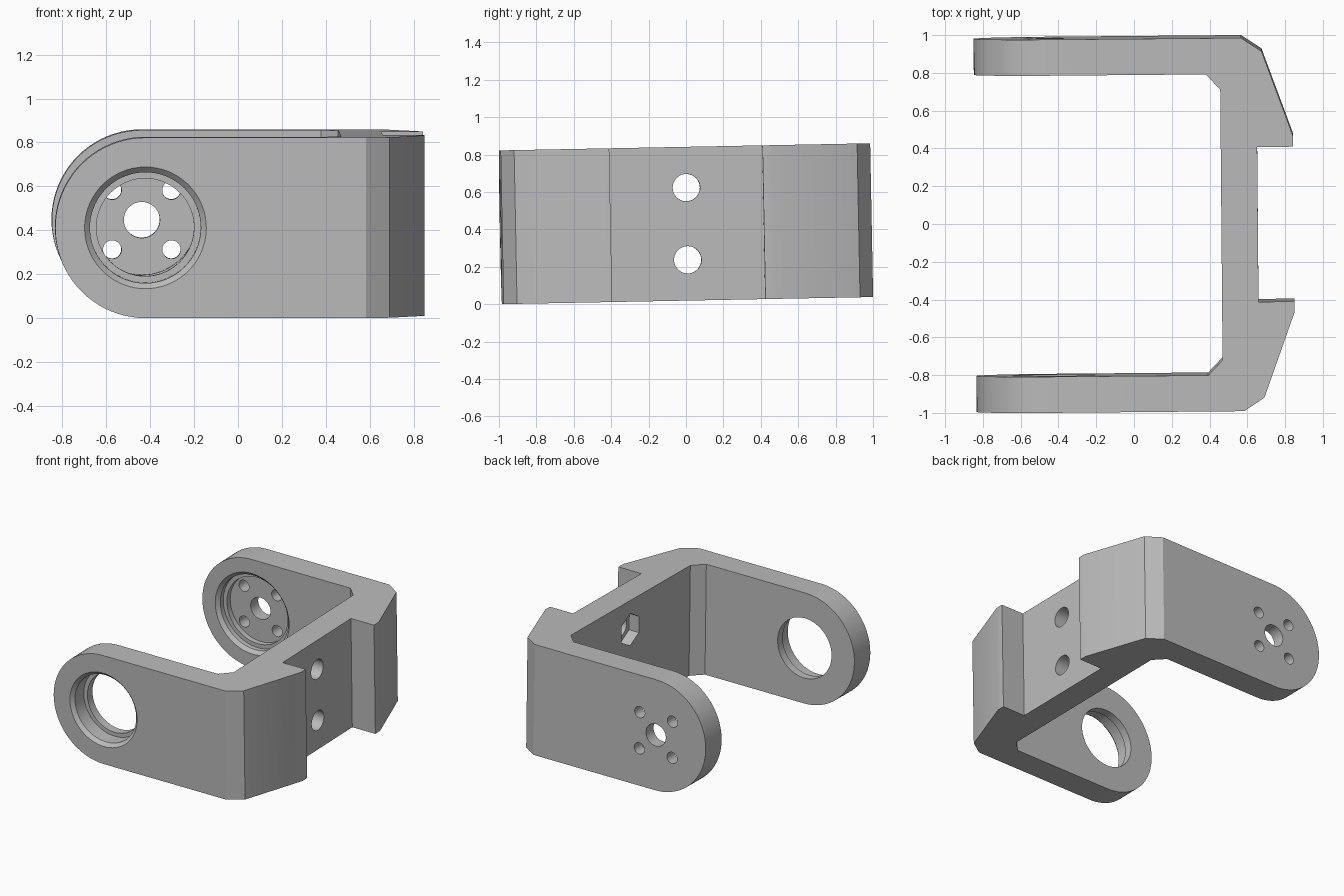
import bpy, bmesh
from math import sin, cos, pi, radians
from mathutils import Matrix, Vector

cube = bpy.data.objects.get("Cube")
if cube:
    bpy.data.objects.remove(cube, do_unlink=True)

H = 0.822            # bracket height
R = H / 2            # arm end radius
PX = -0.433          # pivot axis position
W, WI = 0.988, 0.797  # outer and inner half widths


def make_object(name, bm):
    bmesh.ops.recalc_face_normals(bm, faces=bm.faces)
    mesh = bpy.data.meshes.new(name)
    bm.to_mesh(mesh)
    bm.free()
    obj = bpy.data.objects.new(name, mesh)
    bpy.context.scene.collection.objects.link(obj)
    return obj


def prism(name, points, offset):
    """Extrude a closed outline of 3D points."""
    bm = bmesh.new()
    face = bm.faces.new([bm.verts.new(p) for p in points])
    ext = bmesh.ops.extrude_face_region(bm, geom=[face])
    moved = [v for v in ext["geom"] if isinstance(v, bmesh.types.BMVert)]
    bmesh.ops.translate(bm, vec=Vector(offset), verts=moved)
    return make_object(name, bm)


def turned(name, profile, center, axis, sides=48):
    """Solid of revolution from (radius, depth) pairs along the y or x axis."""
    bm = bmesh.new()
    rings = []
    for r, d in profile:
        ring = []
        for i in range(sides):
            a = 2 * pi * i / sides
            s, c = r * sin(a), r * cos(a)
            p = Vector((s, d, c)) if axis == "y" else Vector((d, s, c))
            ring.append(bm.verts.new(p + Vector(center)))
        rings.append(ring)
    for lo, hi in zip(rings, rings[1:]):
        for i in range(sides):
            j = (i + 1) % sides
            bm.faces.new((lo[i], lo[j], hi[j], hi[i]))
    bm.faces.new(rings[0])
    bm.faces.new(rings[-1])
    return make_object(name, bm)


def boolean(target, cutter, operation="DIFFERENCE"):
    mod = target.modifiers.new("cut", "BOOLEAN")
    mod.operation = operation
    mod.solver = "EXACT"
    mod.object = cutter
    bpy.context.view_layer.objects.active = target
    bpy.ops.object.modifier_apply(modifier=mod.name)
    bpy.data.objects.remove(cutter, do_unlink=True)


# U-shaped plan, mirrored front to back
half = [(0.653, 0.41), (0.843, 0.41), (0.843, 0.467), (0.68, 0.917),
        (0.572, W), (-1, W), (-1, WI), (0.383, WI), (0.46, 0.717)]
plan = half + [(x, -y) for x, y in reversed(half)]
bracket = prism("yoke_bracket", [(x, y, 0) for x, y in plan], (0, 0, H))

# Rounded arm ends
arc = [(PX - R * sin(a), -1.2, R + R * cos(a))
       for a in (pi * i / 40 for i in range(41))]
side = [(1.2, -1.2, H)] + arc + [(1.2, -1.2, 0)]
boolean(bracket, prism("arm_end_shape", side, (0, 2.4, 0)), "INTERSECT")

# Front arm: chamfered bearing seat with a retaining lip
boolean(bracket, turned("bearing_seat",
        [(0.302, -0.025), (0.2525, 0.025), (0.2525, 0.13), (0.2225, 0.13), (0.2225, 0.3)],
        (PX, -W, R), "y", 72))

# Back arm: stepped recess with a bolt circle through its floor
boolean(bracket, turned("horn_recess",
        [(0.33, -0.025), (0.28, 0.025), (0.28, 0.06), (0.25, 0.06), (0.25, 0.1)],
        (PX, WI, R), "y", 72))
boolean(bracket, turned("axle_hole", [(0.082, -0.1), (0.082, 0.3)], (PX, WI, R), "y"))
for dx in (-0.135, 0.135):
    for dz in (-0.135, 0.135):
        boolean(bracket, turned("bolt_hole", [(0.042, -0.1), (0.042, 0.3)],
                                (PX + dx, WI, R + dz), "y", 32))

# Cross wall: two screw holes with hexagonal nut pockets inside
for dz in (-0.193, 0.193):
    boolean(bracket, turned("screw_hole", [(0.073, -0.1), (0.073, 0.4)],
                            (0.46, 0, R + dz), "x", 40))
    boolean(bracket, turned("nut_pocket", [(0.12, -0.1), (0.12, 0.08)],
                            (0.46, 0, R + dz), "x", 6))

# Slight tilt, then rest on the ground and centre
mesh = bracket.data
mesh.transform(Matrix.Rotation(radians(1.1), 4, "X") @ Matrix.Rotation(radians(0.5), 4, "Z"))
lo = [min(v.co[k] for v in mesh.vertices) for k in range(3)]
hi = [max(v.co[k] for v in mesh.vertices) for k in range(3)]
mesh.transform(Matrix.Translation((-(lo[0] + hi[0]) / 2, -(lo[1] + hi[1]) / 2, -lo[2])))

# Plain grey material
grey = bpy.data.materials.new("plain_grey")
grey.use_nodes = True
colour = (0.5, 0.5, 0.5, 1)
grey.diffuse_color = colour
for node in grey.node_tree.nodes:
    if node.type == "BSDF_PRINCIPLED":
        node.inputs["Base Color"].default_value = colour
mesh.materials.clear()
mesh.materials.append(grey)
for poly in mesh.polygons:
    poly.material_index = 0

bpy.ops.object.select_all(action="DESELECT")
bracket.select_set(True)
bpy.context.view_layer.objects.active = bracket
bpy.ops.object.shade_smooth_by_angle(angle=radians(25))
